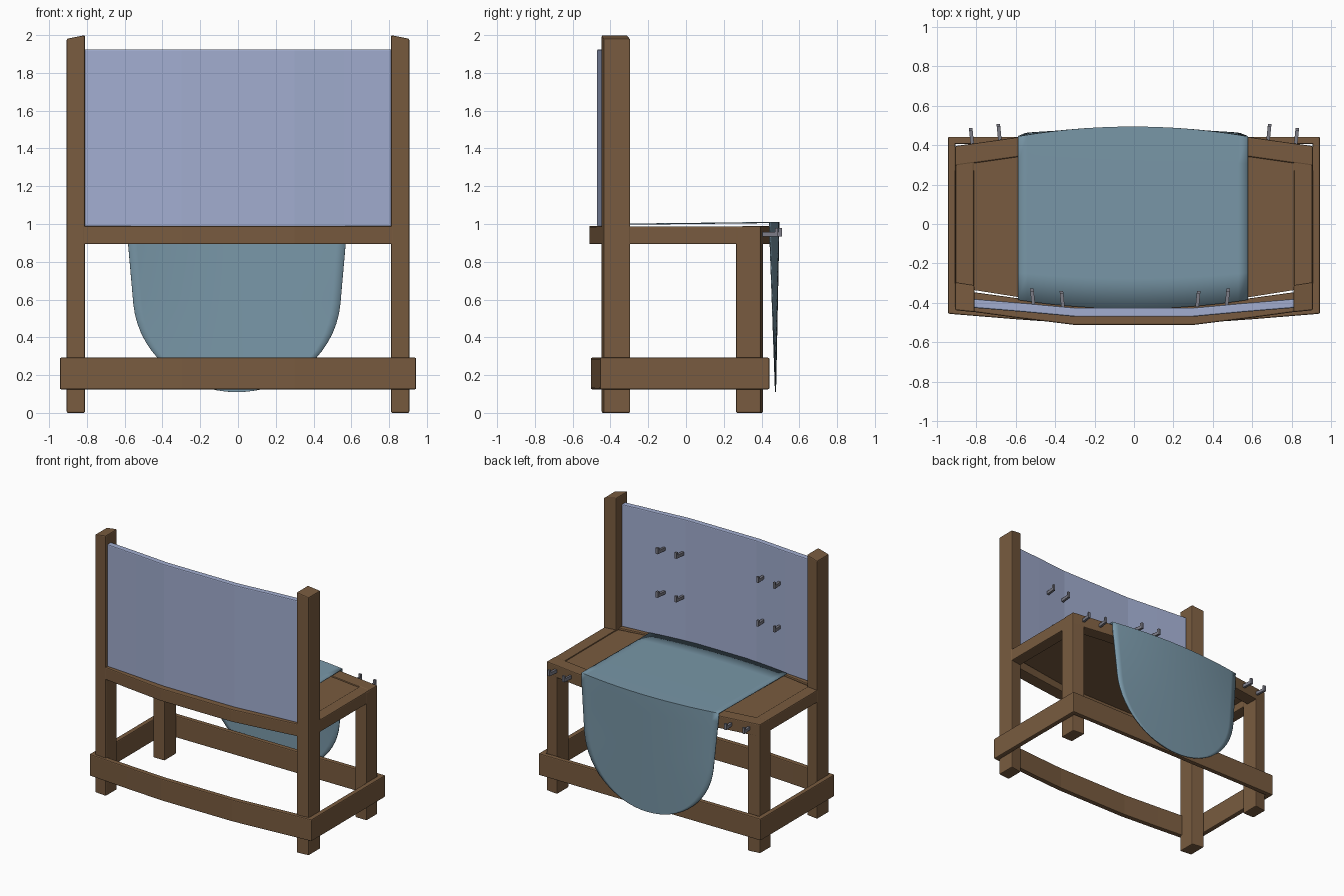
import bpy, bmesh, math
from mathutils import Vector

if "Cube" in bpy.data.objects:
    bpy.data.objects.remove(bpy.data.objects["Cube"])


def material(name, rgb):
    m = bpy.data.materials.new(name)
    m.diffuse_color = (*rgb, 1)
    m.use_nodes = True
    m.node_tree.nodes["Principled BSDF"].inputs["Base Color"].default_value = m.diffuse_color
    return m


WOOD = material("wood", (0.19, 0.105, 0.05))
PANEL = material("pale_blue", (0.36, 0.42, 0.63))
CLOTH = material("teal_cloth", (0.19, 0.31, 0.39))
METAL = material("steel", (0.2, 0.2, 0.24))


def finish(name, bm, mat, bevel=0.0, smooth=False):
    bmesh.ops.recalc_face_normals(bm, faces=bm.faces)
    me = bpy.data.meshes.new(name)
    bm.to_mesh(me)
    bm.free()
    ob = bpy.data.objects.new(name, me)
    bpy.context.collection.objects.link(ob)
    me.materials.append(mat)
    if smooth:
        me.shade_smooth()
    if bevel:
        mod = ob.modifiers.new("soft_edges", "BEVEL")
        mod.width, mod.segments, mod.limit_method = bevel, 2, "ANGLE"
        mod.angle_limit = math.radians(40)
    return ob


def prism(name, outline, z0, z1, mat=WOOD, bevel=0.007, slope=0.0):
    """Extrude an xy outline; slope lowers the top away from the centre."""
    bm = bmesh.new()
    inner = min(abs(x) for x, y in outline)
    low = [bm.verts.new((x, y, z0)) for x, y in outline]
    top = [bm.verts.new((x, y, z1 - slope * (abs(x) - inner))) for x, y in outline]
    bm.faces.new(low[::-1])
    bm.faces.new(top)
    for i in range(len(low)):
        j = (i + 1) % len(low)
        bm.faces.new((low[i], low[j], top[j], top[i]))
    return finish(name, bm, mat, bevel)


def mirror_line(half):
    """Half path ordered from the outside in, completed across x = 0."""
    return [(-x, y) for x, y in half] + half[::-1]


def rail(name, half, depth, z0, z1, mat=WOOD, bevel=0.007):
    line = mirror_line(half)
    return prism(name, line + [(x, y + depth) for x, y in line[::-1]], z0, z1, mat, bevel)


def box(x0, x1, y0, y1):
    return [(x0, y0), (x1, y0), (x1, y1), (x0, y1)]


# Posts, legs and side members on both sides
for side, s in (("left", -1), ("right", 1)):
    post = [(0.81, -0.447), (0.907, -0.437), (0.907, -0.295), (0.81, -0.31)]
    prism(side + "_back_post", [(s * x, y) for x, y in post], 0, 2.0, slope=0.2)
    leg = [(0.81, 0.265), (0.907, 0.265), (0.907, 0.395), (0.81, 0.408)]
    prism(side + "_front_leg", [(s * x, y) for x, y in leg], 0, 0.985)
    prism(side + "_seat_rail", box(s * 0.812, s * 0.905, -0.38, 0.35), 0.893, 0.988)
    prism(side + "_stretcher", box(s * 0.905, s * 0.943, -0.45, 0.435), 0.125, 0.292)

# Bowed seat rails and stretchers
rail("back_seat_rail", [(0.9, -0.434), (0.6, -0.475), (0.3, -0.512)], 0.1, 0.893, 0.99)
rail("front_seat_rail", [(0.907, 0.395), (0.59, 0.44), (0.3, 0.468)], -0.1, 0.893, 0.99)
rail("back_stretcher", [(0.943, -0.455), (0.6, -0.483), (0.3, -0.504)], 0.04, 0.125, 0.292)
prism("front_stretcher", box(-0.943, 0.943, 0.405, 0.442), 0.125, 0.292)

# Seat board set into the frame
front = mirror_line([(0.812, 0.31), (0.59, 0.345), (0.3, 0.37)])
back = mirror_line([(0.812, -0.335), (0.59, -0.37), (0.3, -0.415)])
prism("seat_board", front + back[::-1], 0.95, 0.98, bevel=0)

# Curved backrest
rail("backrest", [(0.815, -0.425), (0.56, -0.446), (0.3, -0.47)], 0.045, 0.985, 1.925, PANEL)

# Cloth draped over the seat and hanging at +y
bm = bmesh.new()
COLS, FLAT, HANG = 24, 6, 22
rows = []
for r in range(FLAT + HANG + 1):
    row = []
    for c in range(COLS + 1):
        u = 2 * c / COLS - 1
        bow = 1 - u * u
        if r <= FLAT:
            t = r / FLAT
            x = 0.583 * u
            y = (-0.385 - 0.045 * bow) * (1 - t) + (0.442 + 0.05 * bow) * t
            z = 0.998 + 0.01 * t
        else:
            a = (r - FLAT) / HANG * math.pi / 2
            z = 0.11 + 0.9 * (1 - math.sin(a))
            k = max(0, (0.62 - z) / 0.51)
            w = (0.55 + 0.035 * min(1, max(0, (z - 0.6) / 0.4))) * math.sqrt(max(1e-5, 1 - k * k))
            x = w * u
            d = (1.0 - z) / 0.89
            y = 0.442 + 0.05 * bow * (1 - d) + 0.032 * d
        row.append(bm.verts.new((x - 0.006, y, z)))
    rows.append(row)
for a, b in zip(rows, rows[1:]):
    for c in range(COLS):
        bm.faces.new((a[c], a[c + 1], b[c + 1], b[c]))
cloth = finish("draped_cloth", bm, CLOTH)
sol = cloth.modifiers.new("thickness", "SOLIDIFY")
sol.thickness, sol.offset = 0.006, 0
bpy.context.view_layer.objects.active = cloth
cloth.select_set(True)
bpy.ops.object.shade_smooth_by_angle(angle=math.radians(40))


def hook(name, x, y, z, lean):
    """Flat strap peg pointing to +y with an upturned tip."""
    prof = [(0, -0.012), (0.082, -0.012), (0.082, 0.034), (0.066, 0.034), (0.066, 0.012), (0, 0.012)]
    bm = bmesh.new()
    ends = [[bm.verts.new((x + w + lean * p, y + p, z + q)) for p, q in prof] for w in (-0.009, 0.009)]
    for e in ends:
        bm.faces.new(e)
    for i in range(len(prof)):
        j = (i + 1) % len(prof)
        bm.faces.new((ends[0][i], ends[0][j], ends[1][j], ends[1][i]))
    finish(name, bm, METAL)


# Hooks on the seat edge and on the backrest
for s, side in ((-1, "left"), (1, "right")):
    for i, (x, y) in enumerate(((0.68, 0.425), (0.82, 0.405))):
        hook(f"{side}_seat_hook_{i}", s * x, y, 0.945, s * 0.1)
    for i, (x, y) in enumerate(((0.34, -0.422), (0.49, -0.41))):
        for j, z in enumerate((1.33, 1.665)):
            hook(f"{side}_back_hook_{i}_{j}", s * x - 0.02, y, z, s * 0.1)
